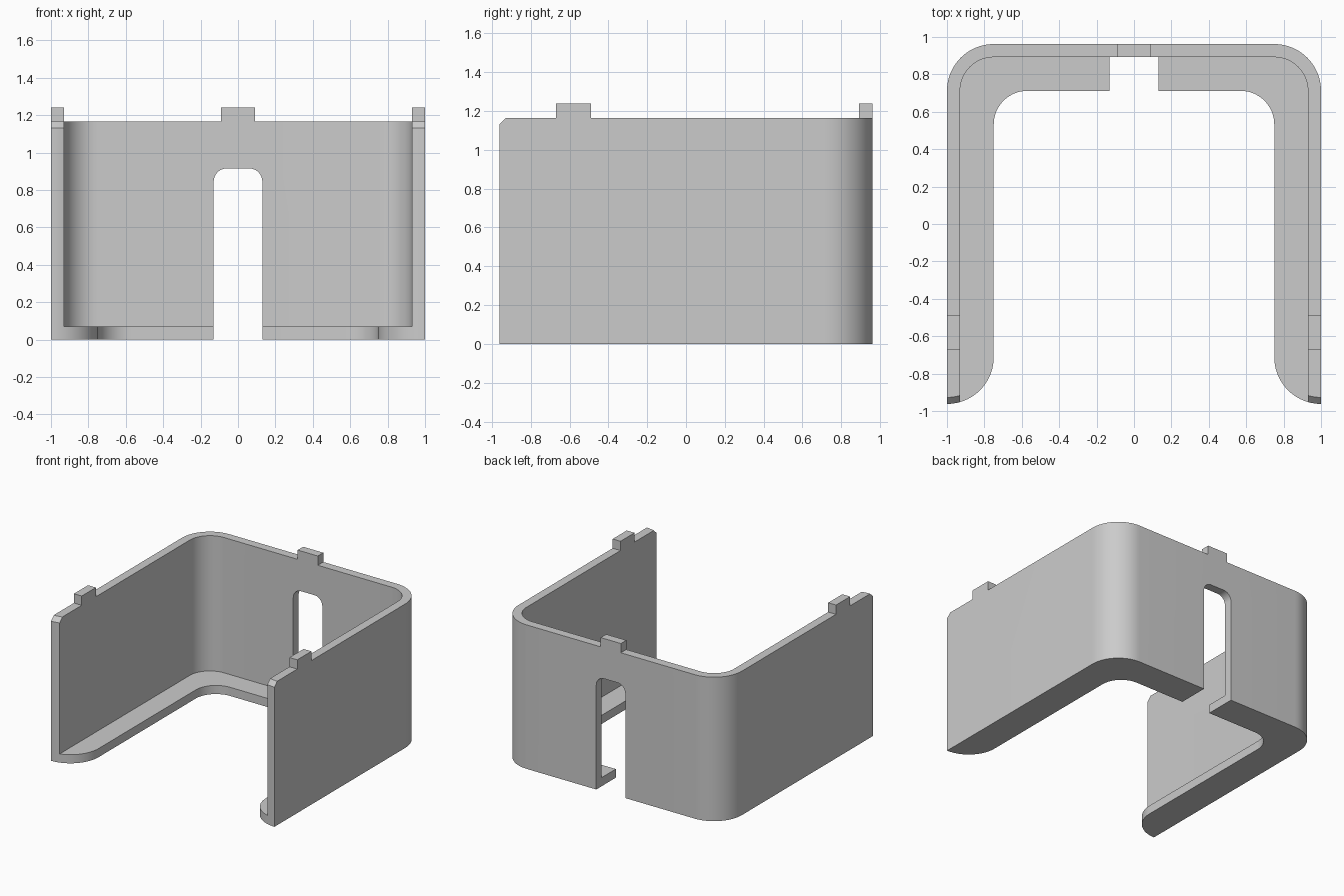
import bpy, bmesh
from math import cos, sin, radians

cube = bpy.data.objects.get("Cube")
if cube:
    bpy.data.objects.remove(cube)

# Main dimensions
HALF_Y, WALL, LEDGE_Z, TOP_Z, TAB_Z = 0.962, 0.07, 0.07, 1.165, 1.24
CHAMFER, CORNER_R = 0.035, 0.25
CX, CY = 1 - CORNER_R, HALF_Y - CORNER_R     # centre of the back corners
END_SPLIT = 253.74                           # where the wall's inner face meets the rounded end

grey = bpy.data.materials.new("light_grey")
grey.use_nodes = True
grey.diffuse_color = (0.6, 0.6, 0.6, 1)
grey.node_tree.nodes["Principled BSDF"].inputs["Base Color"].default_value = (0.6, 0.6, 0.6, 1)


def arc(cx, cy, r, start, end, steps=16):
    angles = [radians(start + (end - start) * i / steps) for i in range(steps + 1)]
    return [(cx + r * cos(a), cy + r * sin(a)) for a in angles]


def mirrored(half):
    return half + [(-x, y) for x, y in reversed(half)]


def loft(name, rings):
    """Closed solid through equal-length rings of 3D points."""
    bm = bmesh.new()
    loops = [[bm.verts.new(p) for p in ring] for ring in rings]
    for low, high in zip(loops, loops[1:]):
        for i in range(len(low)):
            bm.faces.new((low[i - 1], low[i], high[i], high[i - 1]))
    bm.faces.new(loops[0])
    bm.faces.new(loops[-1])
    bmesh.ops.recalc_face_normals(bm, faces=bm.faces)
    mesh = bpy.data.meshes.new(name)
    bm.to_mesh(mesh)
    bm.free()
    mesh.materials.append(grey)
    obj = bpy.data.objects.new(name, mesh)
    bpy.context.collection.objects.link(obj)
    return obj


def block(name, x0, x1, y0, y1, z0, z1):
    corners = [(x0, y0), (x1, y0), (x1, y1), (x0, y1)]
    return loft(name, [[(x, y, z) for x, y in corners] for z in (z0, z1)])


def combine(target, other, operation):
    mod = target.modifiers.new(operation.title(), "BOOLEAN")
    mod.operation, mod.solver, mod.object = operation, "EXACT", other
    bpy.ops.object.select_all(action="DESELECT")
    bpy.context.view_layer.objects.active = target
    target.select_set(True)
    bpy.ops.object.modifier_apply(modifier=mod.name)
    bpy.data.objects.remove(other)


# U-shaped wall, with a chamfer on top of its front ends
outer = arc(CX, CY, CORNER_R, 90, 0)
wall_end = arc(1, -CY, CORNER_R, 270, END_SPLIT, 4)
inner = arc(CX, CY, CORNER_R - WALL, 0, 90)
wall_outline = mirrored(outer + wall_end + inner)
housing = loft("housing_shell", [
    [(x, y, 0) for x, y in wall_outline],
    [(x, y, TOP_Z - CHAMFER) for x, y in wall_outline],
    [(x, y + (CHAMFER if y < -0.9 else 0), TOP_Z) for x, y in wall_outline],
])

# Bottom ledge with rounded front ends
ledge_end = arc(1, -CY, CORNER_R, END_SPLIT, 180)[1:]
ledge_inner = arc(CX - 0.18, CY - 0.18, 0.18, 0, 90)
ledge_outline = mirrored(outer + wall_end + ledge_end + ledge_inner)
ledge = loft("ledge", [[(x, y, z) for x, y in ledge_outline] for z in (0, LEDGE_Z)])
combine(housing, ledge, "UNION")

# Locating tabs on the rim
for side in (-1, 1):
    x0, x1 = sorted((side, side * (1 - WALL)))
    combine(housing, block("side_tab", x0, x1, -0.67, -0.49, 1.1, TAB_Z), "UNION")
combine(housing, block("back_tab", -0.09, 0.09, HALF_Y - WALL, HALF_Y, 1.1, TAB_Z), "UNION")

# Round-topped slot through the back wall and ledge
slot_outline = mirrored([(0.13, -0.1)] + arc(0.06, 0.845, 0.07, 0, 90, 10))
slot = loft("slot_cutter", [[(x, y, z) for x, z in slot_outline] for y in (0.6, 1.1)])
combine(housing, slot, "DIFFERENCE")

bpy.ops.object.shade_smooth_by_angle(angle=radians(25))
